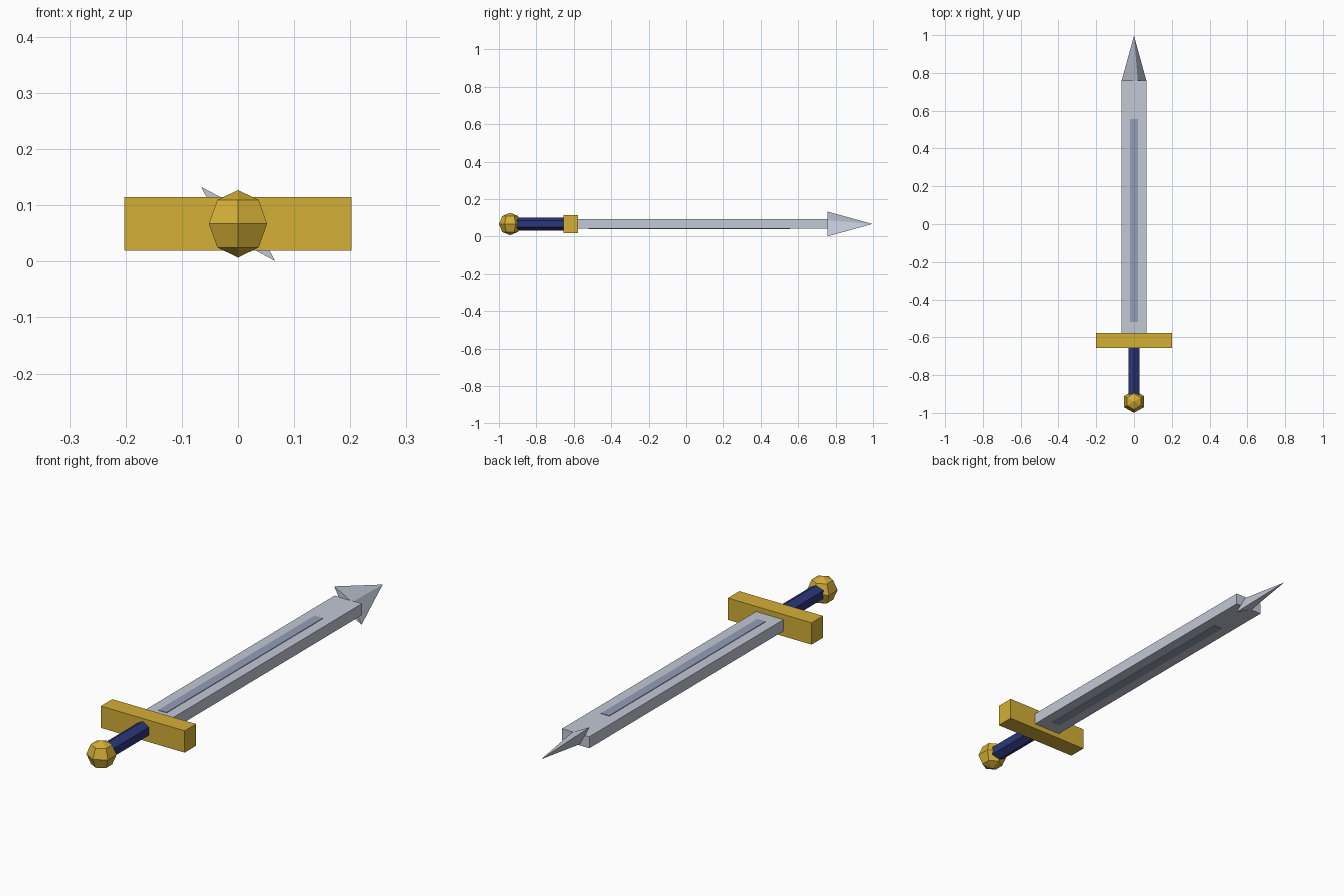
import bpy
from math import sin, cos, tau, pi

cube = bpy.data.objects.get("Cube")
if cube:
    bpy.data.objects.remove(cube, do_unlink=True)

MID = 0.067  # height of the sword's axis


def material(name, rgb):
    lin = [((c / 255 + 0.055) / 1.055) ** 2.4 for c in rgb] + [1]
    m = bpy.data.materials.new(name)
    m.use_nodes = True
    m.diffuse_color = lin
    m.node_tree.nodes["Principled BSDF"].inputs["Base Color"].default_value = lin
    return m


steel = material("pale steel", (194, 200, 214))
dark_steel = material("blue grey steel", (147, 158, 182))
gold = material("gold", (212, 175, 55))
navy = material("navy leather", (45, 54, 122))


def mesh_object(name, verts, faces, mat):
    me = bpy.data.meshes.new(name)
    me.from_pydata(verts, [], faces)
    me.materials.append(mat)
    ob = bpy.data.objects.new(name, me)
    bpy.context.collection.objects.link(ob)
    return ob


def bar(name, outline, y0, y1, mat):
    """Prism: an (x, z) outline swept along y; outline is counter-clockwise from the front."""
    n = len(outline)
    verts = [(x, y, MID + z) for y in (y0, y1) for x, z in outline]
    faces = [(i, n + i, n + (i + 1) % n, (i + 1) % n) for i in range(n)]
    faces += [tuple(range(n)), tuple(range(2 * n - 1, n - 1, -1))]
    return mesh_object(name, verts, faces, mat)


def rect(hx, hz):
    return [(-hx, -hz), (hx, -hz), (hx, hz), (-hx, hz)]


# Blade, with the slim centre strip standing just proud of both faces
bar("blade", rect(0.066, 0.025), -0.58, 0.76, steel)
bar("blade_centre_strip", rect(0.02, 0.0275), -0.52, 0.557, dark_steel)

# Crossguard and six-sided grip
bar("crossguard", rect(0.202, 0.0475), -0.656, -0.577, gold)
hexagon = [(0.035 * sin(-tau * i / 6), 0.035 * cos(tau * i / 6)) for i in range(6)]
bar("grip", hexagon[::-1] if hexagon[1][0] > 0 else hexagon, -0.92, -0.62, navy)

# Blade tip: flattened four-sided pyramid, twisted diagonally
base = [(-0.066, 0.066), (-0.02, -0.02), (0.066, -0.066), (0.02, 0.02)]
verts = [(x, 0.757, MID + z) for x, z in base] + [(0, 0.997, MID)]
faces = [(0, 1, 2, 3)] + [((i + 1) % 4, i, 4) for i in range(4)]
mesh_object("blade_tip", verts, faces, steel)

# Pommel: coarse ball of six segments and four rings
R, N = 0.06, 6
verts = [(0, -0.94, MID - R)]
for ring in (-1, 0, 1):
    a = ring * pi / 4
    verts += [(R * cos(a) * sin(-tau * i / N), -0.94 + R * cos(a) * cos(tau * i / N),
               MID + R * sin(a)) for i in range(N)]
verts.append((0, -0.94, MID + R))
top = len(verts) - 1
faces = []
for i in range(N):
    j = (i + 1) % N
    faces.append((0, 1 + j, 1 + i))
    for r in (1, 1 + N):
        faces.append((r + i, r + j, r + N + j, r + N + i))
    faces.append((1 + 2 * N + i, 1 + 2 * N + j, top))
mesh_object("pommel", verts, faces, gold)
